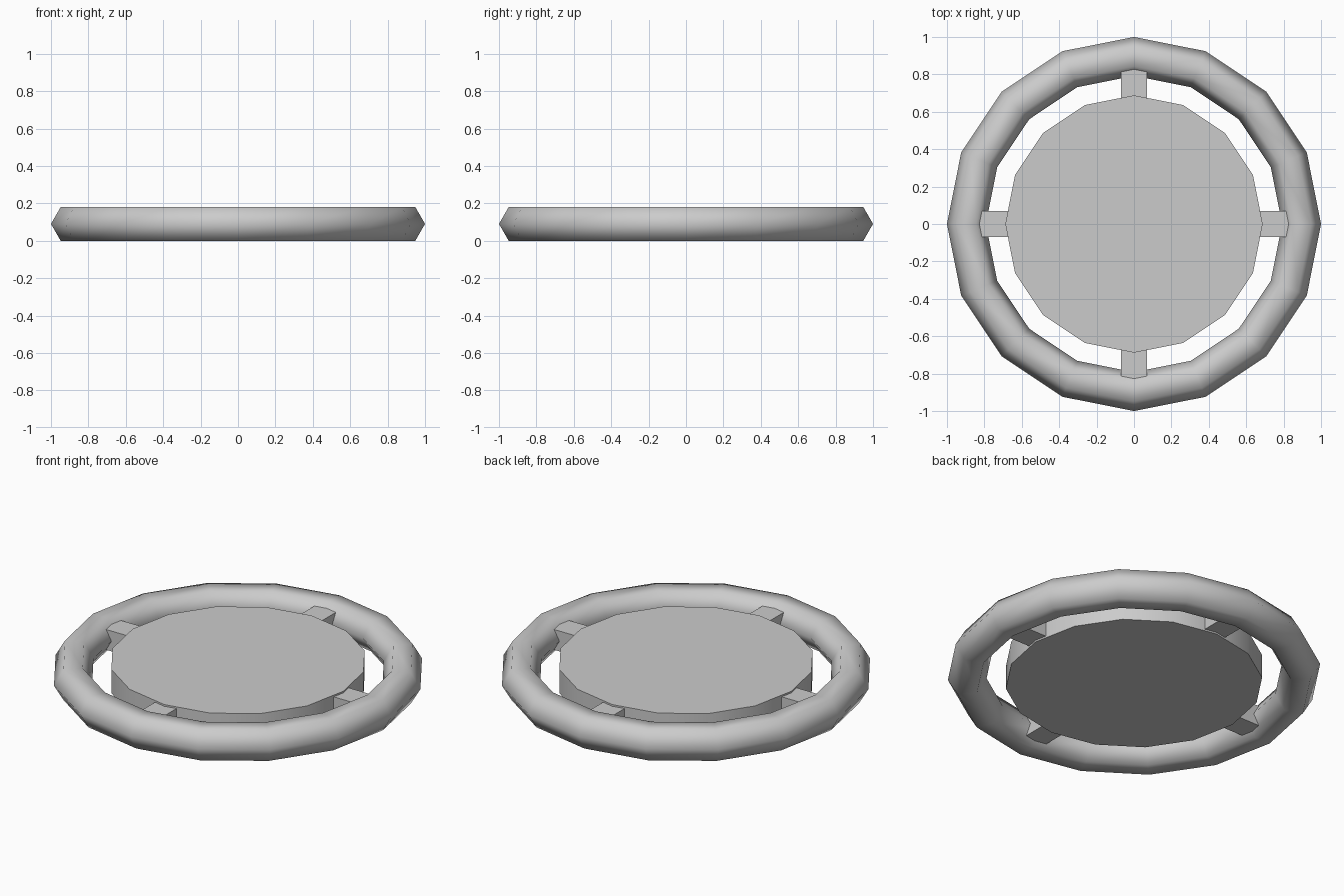
import bpy
import math

if "Cube" in bpy.data.objects:
    bpy.data.objects.remove(bpy.data.objects["Cube"])

MID_Z = 0.09

grey = bpy.data.materials.new("light_grey")
grey.use_nodes = True
colour = (0.6, 0.6, 0.6, 1)
grey.diffuse_color = colour
grey.node_tree.nodes["Principled BSDF"].inputs["Base Color"].default_value = colour


def finish(name):
    obj = bpy.context.object
    obj.name = name
    obj.data.materials.append(grey)
    return obj


# Outer ring with a hexagonal cross-section, smoothly shaded
bpy.ops.mesh.primitive_torus_add(
    major_segments=16, minor_segments=6,
    major_radius=0.896, minor_radius=0.104, location=(0, 0, MID_Z))
finish("outer_ring")
bpy.ops.object.shade_smooth()

# Central disc
bpy.ops.mesh.primitive_cylinder_add(
    vertices=16, radius=0.688, depth=0.14, location=(0, 0, MID_Z))
finish("centre_disc")
bpy.ops.object.shade_smooth_by_angle(angle=math.radians(30))

# Four short spokes joining the disc to the ring
for i, side in enumerate(("left", "back", "right", "front")):
    angle = i * math.pi / 2
    bpy.ops.mesh.primitive_cube_add(
        size=1, rotation=(0, 0, angle),
        location=(0.75 * math.cos(angle), 0.75 * math.sin(angle), MID_Z))
    spoke = finish(side + "_spoke")
    spoke.scale = (0.24, 0.14, 0.12)
